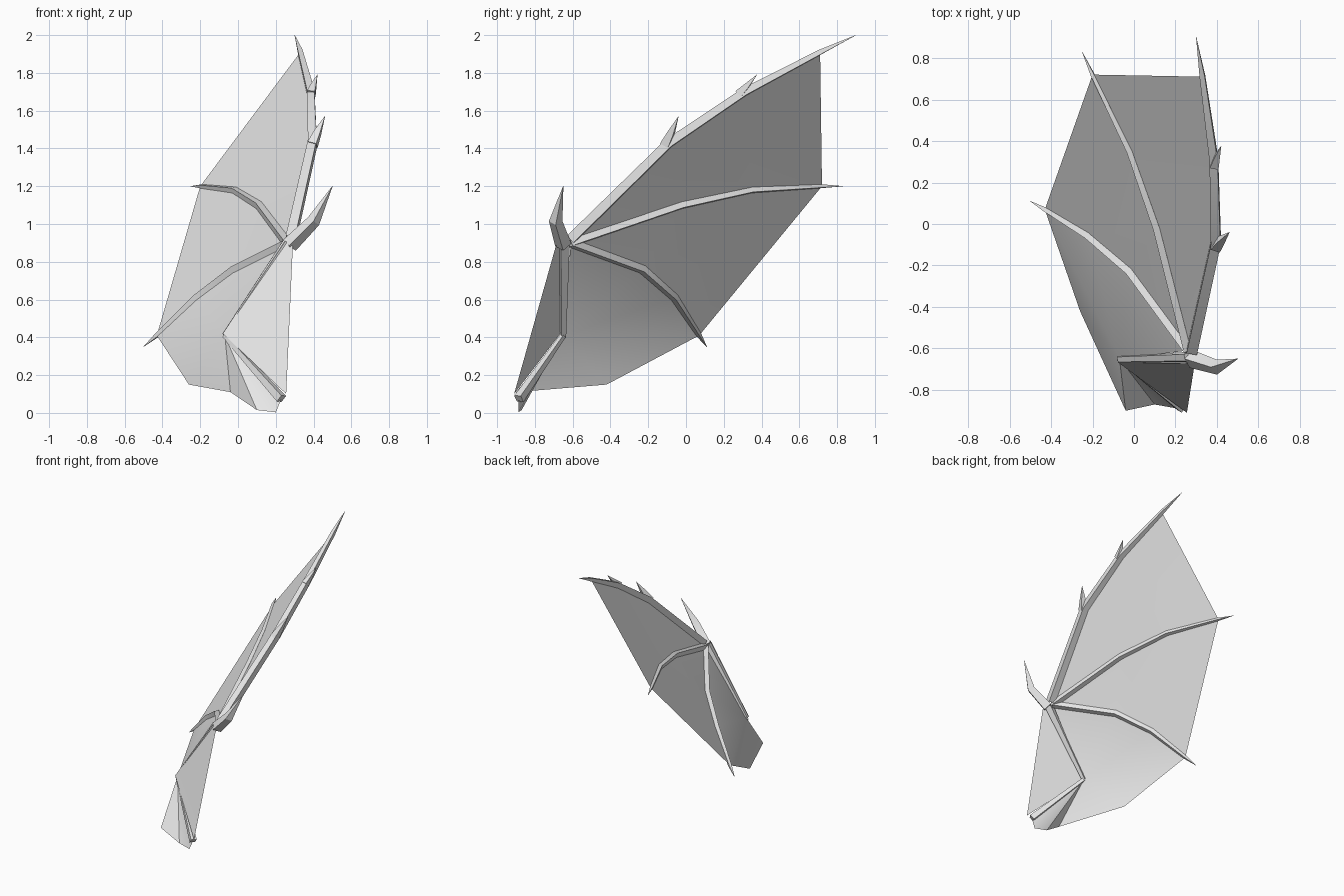
import bpy, bmesh, math
from mathutils import Vector

if "Cube" in bpy.data.objects:
    bpy.data.objects.remove(bpy.data.objects["Cube"])

# One plain grey for skin and bone
grey = bpy.data.materials.new("wing_grey")
grey.use_nodes = True
grey.diffuse_color = (0.8, 0.8, 0.8, 1)
grey.node_tree.nodes["Principled BSDF"].inputs["Base Color"].default_value = (0.8, 0.8, 0.8, 1)

WING_NORMAL = Vector((-0.75, -0.38, 0.54))


def finish(name, bm):
    bmesh.ops.recalc_face_normals(bm, faces=bm.faces)
    mesh = bpy.data.meshes.new(name)
    bm.to_mesh(mesh)
    bm.free()
    mesh.materials.append(grey)
    obj = bpy.data.objects.new(name, mesh)
    bpy.context.collection.objects.link(obj)
    bpy.ops.object.select_all(action='DESELECT')
    obj.select_set(True)
    bpy.context.view_layer.objects.active = obj
    bpy.ops.object.shade_smooth_by_angle(angle=math.radians(30))
    return obj


def bone(name, path, radii, normal=WING_NORMAL):
    """Four-sided tapering bone swept along a path."""
    pts = [Vector(p) for p in path]
    bm = bmesh.new()
    rings = []
    for i, (p, r) in enumerate(zip(pts, radii)):
        t = (pts[min(i + 1, len(pts) - 1)] - pts[max(i - 1, 0)]).normalized()
        n = (normal - t * normal.dot(t)).normalized()
        b = t.cross(n)
        r = max(r, 0.001)
        rings.append([bm.verts.new(p + d * r) for d in (n, b, -n, -b)])
    for a, b in zip(rings, rings[1:]):
        for k in range(4):
            j = (k + 1) % 4
            bm.faces.new((a[k], a[j], b[j], b[k]))
    bm.faces.new(rings[0])
    bm.faces.new(rings[-1])
    return finish(name, bm)


def skin(name, polygons):
    """Thin membrane from polygons that share corner points."""
    bm = bmesh.new()
    for poly in polygons:
        bm.faces.new([bm.verts.new(p) for p in poly])
    bmesh.ops.remove_doubles(bm, verts=bm.verts, dist=0.0005)
    bmesh.ops.triangulate(bm, faces=[f for f in bm.faces if len(f.verts) > 3])
    return finish(name, bm)


# Joints
wrist = (0.26, -0.61, 0.90)
elbow = (-0.07, -0.65, 0.41)
shoulder = (0.23, -0.885, 0.075)

# Finger paths: three knots, then the claw tip
lead = [(0.395, -0.09, 1.43), (0.385, 0.31, 1.70), (0.33, 0.71, 1.91), (0.30, 0.90, 2.0)]
middle = [(0.11, -0.02, 1.10), (-0.02, 0.35, 1.18), (-0.20, 0.72, 1.20), (-0.25, 0.83, 1.20)]
rear = [(-0.02, -0.23, 0.76), (-0.22, -0.06, 0.61), (-0.43, 0.07, 0.41), (-0.50, 0.11, 0.35)]

bone("leading_finger", [(0.28, -0.61, 0.92)] + lead, (0.036, 0.033, 0.028, 0.018, 0))
bone("middle_finger", [wrist] + middle, (0.026, 0.023, 0.019, 0.012, 0))
bone("rear_finger", [wrist] + rear, (0.026, 0.025, 0.022, 0.014, 0))

# Spikes at the knuckles of the leading finger
bone("lower_spike", [(0.395, -0.11, 1.42), (0.42, -0.08, 1.48), (0.46, -0.04, 1.57)], (0.034, 0.025, 0))
bone("upper_spike", [(0.388, 0.28, 1.69), (0.40, 0.32, 1.73), (0.42, 0.375, 1.79)], (0.03, 0.02, 0))

# Thumb claw and arm bones
bone("thumb_claw", [(0.275, -0.65, 0.89), (0.40, -0.69, 1.015), (0.50, -0.65, 1.20)],
     (0.044, 0.036, 0), Vector((0, -1, 0)))
bone("forearm", [(0.265, -0.645, 0.90), elbow], (0.034, 0.018), Vector((0.5, 1, -0.3)))
bone("upper_arm", [elbow, shoulder], (0.016, 0.03), Vector((0.6, 0.4, 0.6)))


# Membrane panels between the fingers
def web(a, b):
    return [(wrist, a[0], b[0]), (a[0], a[1], b[1], b[0]), (a[1], a[2], b[2], b[1])]


skin("finger_membrane", web(lead, middle) + web(middle, rear))

# Trailing membrane fans out from the elbow to the body
fan = [wrist] + rear[:3] + [(-0.26, -0.42, 0.15), (-0.04, -0.90, 0.11),
                            (0.10, -0.87, 0.015), (0.20, -0.888, 0.003), shoulder]
skin("trailing_membrane", [(elbow, p, q) for p, q in zip(fan, fan[1:])])

# Front membrane between shoulder, elbow and wrist
skin("front_membrane", [((0.29, -0.69, 0.88), (-0.08, -0.665, 0.42), (0.255, -0.91, 0.10)),
                        ((0.29, -0.69, 0.88), (0.25, -0.66, 0.93), (-0.08, -0.665, 0.42))])
